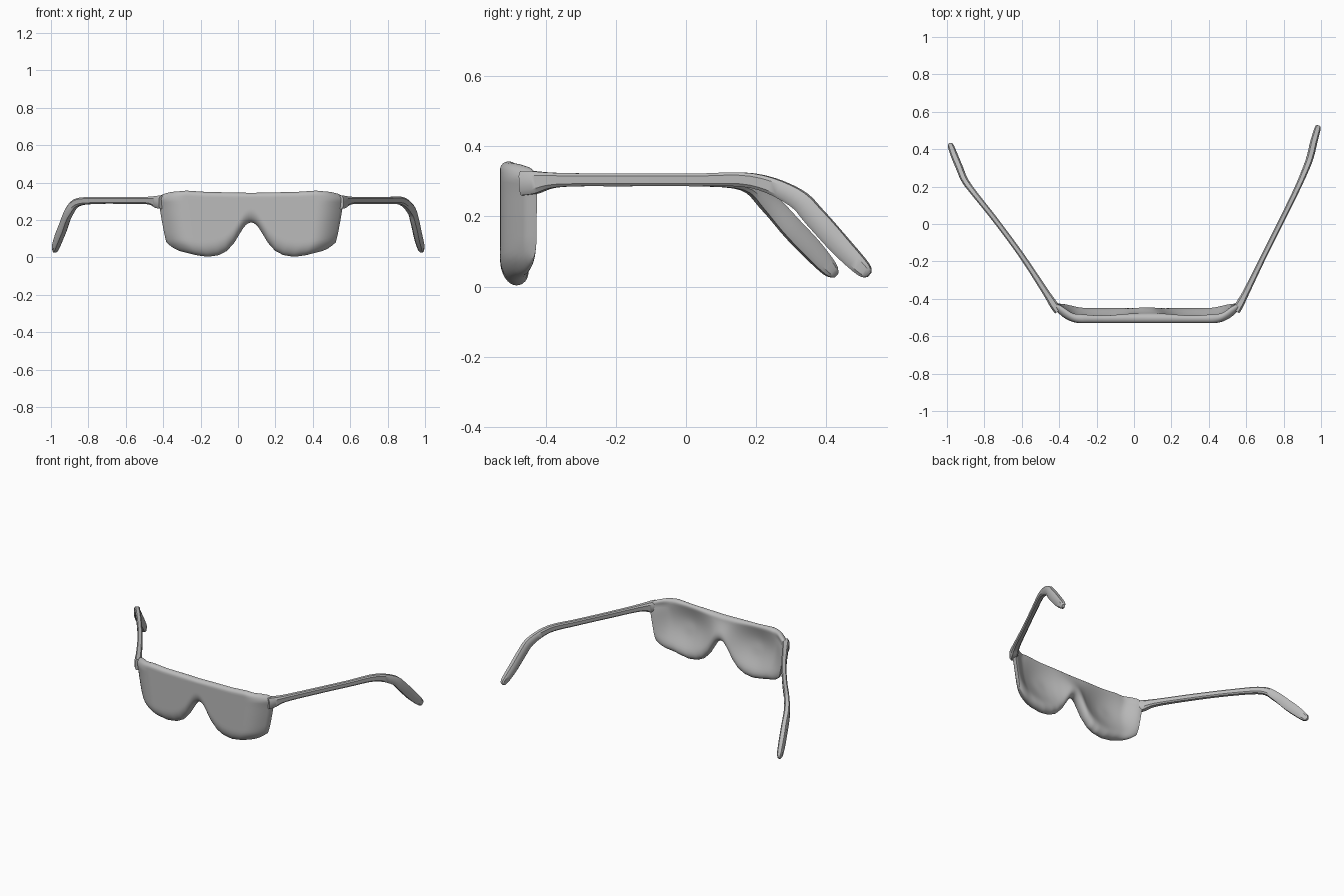
import bpy
import bmesh
import math
from mathutils import Vector

if "Cube" in bpy.data.objects:
    bpy.data.objects.remove(bpy.data.objects["Cube"], do_unlink=True)

grey = bpy.data.materials.new("matte grey")
grey.use_nodes = True
grey.diffuse_color = (0.5, 0.5, 0.5, 1)
grey.node_tree.nodes["Principled BSDF"].inputs["Base Color"].default_value = (0.5, 0.5, 0.5, 1)

CENTRE_X = 0.07   # the front sits a little off centre


def interp(table, v):
    """Piecewise linear lookup in a list of (key, value) pairs."""
    if v <= table[0][0]:
        return table[0][1]
    for (a, fa), (b, fb) in zip(table, table[1:]):
        if v <= b:
            return fa + (fb - fa) * (v - a) / (b - a)
    return table[-1][1]


def smooth(v):
    v = max(0.0, min(1.0, v))
    return v * v * (3 - 2 * v)


def round_edge(d, r):
    """Quarter-circle edge rounding, 0 at the edge and 1 past distance r."""
    k = 1 - min(max(d, 0) / r, 1)
    return math.sqrt(max(0.0, 1 - k * k))


def finish(name, bm, angle):
    bmesh.ops.remove_doubles(bm, verts=bm.verts, dist=0.0002)
    bmesh.ops.recalc_face_normals(bm, faces=bm.faces)
    mesh = bpy.data.meshes.new(name)
    bm.to_mesh(mesh)
    bm.free()
    mesh.materials.append(grey)
    ob = bpy.data.objects.new(name, mesh)
    bpy.context.collection.objects.link(ob)
    bpy.ops.object.select_all(action='DESELECT')
    ob.select_set(True)
    bpy.context.view_layer.objects.active = ob
    bpy.ops.object.shade_smooth_by_angle(angle=math.radians(angle))
    return ob


# Lens front: outline curves for the lower edge, upper edge and side width
LOWER = [(0, .187), (.04, .182), (.08, .163), (.13, .127), (.2, .077), (.3, .035),
         (.42, .012), (.575, .003), (.72, .012), (.9, .035), (.96, .052), (1, .08)]
UPPER = [(0, .345), (.5, .35), (.72, .357), (.88, .35), (.96, .34), (1, .325)]
WIDTH = [(0, .40), (.03, .425), (.08, .453), (.13, .465), (.2, .478), (.27, .49),
         (.31, .50), (.357, .48)]


def front_point(s, t):
    """Front and back positions at s (-1..1 across) and t (0..1 upward)."""
    a = abs(s)
    low, high = interp(LOWER, a), interp(UPPER, a)
    z = low + (high - low) * t
    u = a * interp(WIDTH, z)
    x = CENTRE_X + math.copysign(u, s)
    face = -0.53 + 0.08 * max(0, (a - .7) / .3) ** 2.2
    end = smooth((a - .78) / .22)
    rim = (-0.435 - 0.045 * smooth(t)) * (1 - end) - 0.425 * end
    mid = (face + rim) / 2
    edge = min(round_edge(z - low, .075), round_edge(high - z, .022))
    # hollow behind each lens
    r = math.hypot((u - .25) / .21, (z - .19) / .17)
    hollow = 0.04 * smooth(1.15 - r)
    back = mid + (rim - mid) * edge - hollow * edge
    return (x, mid + (face - mid) * edge, z), (x, back, z)


def lens_front():
    bm = bmesh.new()
    ns, nt = 72, 26
    grid = []
    for i in range(ns + 1):
        s = -1 + 2 * i / ns
        col = []
        for j in range(nt + 1):
            t = (1 - math.cos(math.pi * j / nt)) / 2
            f, b = front_point(s, t)
            col.append((bm.verts.new(f), bm.verts.new(b)))
        grid.append(col)
    for i in range(ns):
        for j in range(nt):
            for side in (0, 1):
                bm.faces.new([grid[i][j][side], grid[i + 1][j][side],
                              grid[i + 1][j + 1][side], grid[i][j + 1][side]])
    # close the two outer ends
    for col in (grid[0], grid[-1]):
        for j in range(nt):
            bm.faces.new([col[j][0], col[j][1], col[j + 1][1], col[j + 1][0]])
    finish("lens_front", bm, 50)


def catmull(p, steps=5):
    """Smooth a list of equal-length tuples through its points."""
    p = [Vector(q) for q in p]
    out = []
    for i in range(len(p) - 1):
        a, b, c, d = p[max(i - 1, 0)], p[i], p[i + 1], p[min(i + 2, len(p) - 1)]
        for k in range(steps):
            t = k / steps
            out.append(0.5 * (2 * b + (c - a) * t + (2 * a - 5 * b + 4 * c - d) * t * t
                              + (3 * b - a - 3 * c + d) * t ** 3))
    return out + [p[-1]]


# Temple arms: centre line with half height and half width per point
def temple_arm(name, path, sizes):
    pts = catmull(path)
    dims = catmull([s + (0,) for s in sizes])
    outline = [(1, .6), (.6, 1), (-.6, 1), (-1, .6), (-1, -.6), (-.6, -1), (.6, -1), (1, -.6)]
    bm = bmesh.new()
    rings = []
    for i, p in enumerate(pts):
        tan = (pts[min(i + 1, len(pts) - 1)] - pts[max(i - 1, 0)]).normalized()
        side = tan.cross(Vector((0, 0, 1))).normalized()
        up = side.cross(tan)
        h, w = dims[i][0], dims[i][1]
        rings.append([bm.verts.new(p + up * h * a + side * w * b) for a, b in outline])
    for r0, r1 in zip(rings, rings[1:]):
        for k in range(8):
            m = (k + 1) % 8
            bm.faces.new([r0[k], r0[m], r1[m], r1[k]])
    bm.faces.new(rings[0])
    bm.faces.new(rings[-1])
    finish(name, bm, 35)


SIZES = [(.035, .022), (.032, .022), (.020, .018), (.018, .015), (.018, .015),
         (.021, .016), (.027, .018), (.030, .019), (.029, .019), (.022, .016), (.009, .008)]

lens_front()
temple_arm("right_temple_arm",
           [(-.405, -.465, .295), (-.43, -.43, .297), (-.475, -.36, .304), (-.60, -.17, .304),
            (-.74, .02, .304), (-.855, .165, .295), (-.905, .235, .24), (-.935, .305, .163),
            (-.958, .36, .105), (-.977, .41, .05), (-.983, .427, .032)], SIZES)
temple_arm("left_temple_arm",
           [(.545, -.465, .295), (.565, -.43, .297), (.602, -.36, .304), (.695, -.17, .304),
            (.79, .02, .304), (.873, .19, .302), (.925, .31, .255), (.945, .37, .195),
            (.962, .44, .117), (.98, .505, .05), (.984, .522, .034)], SIZES)
